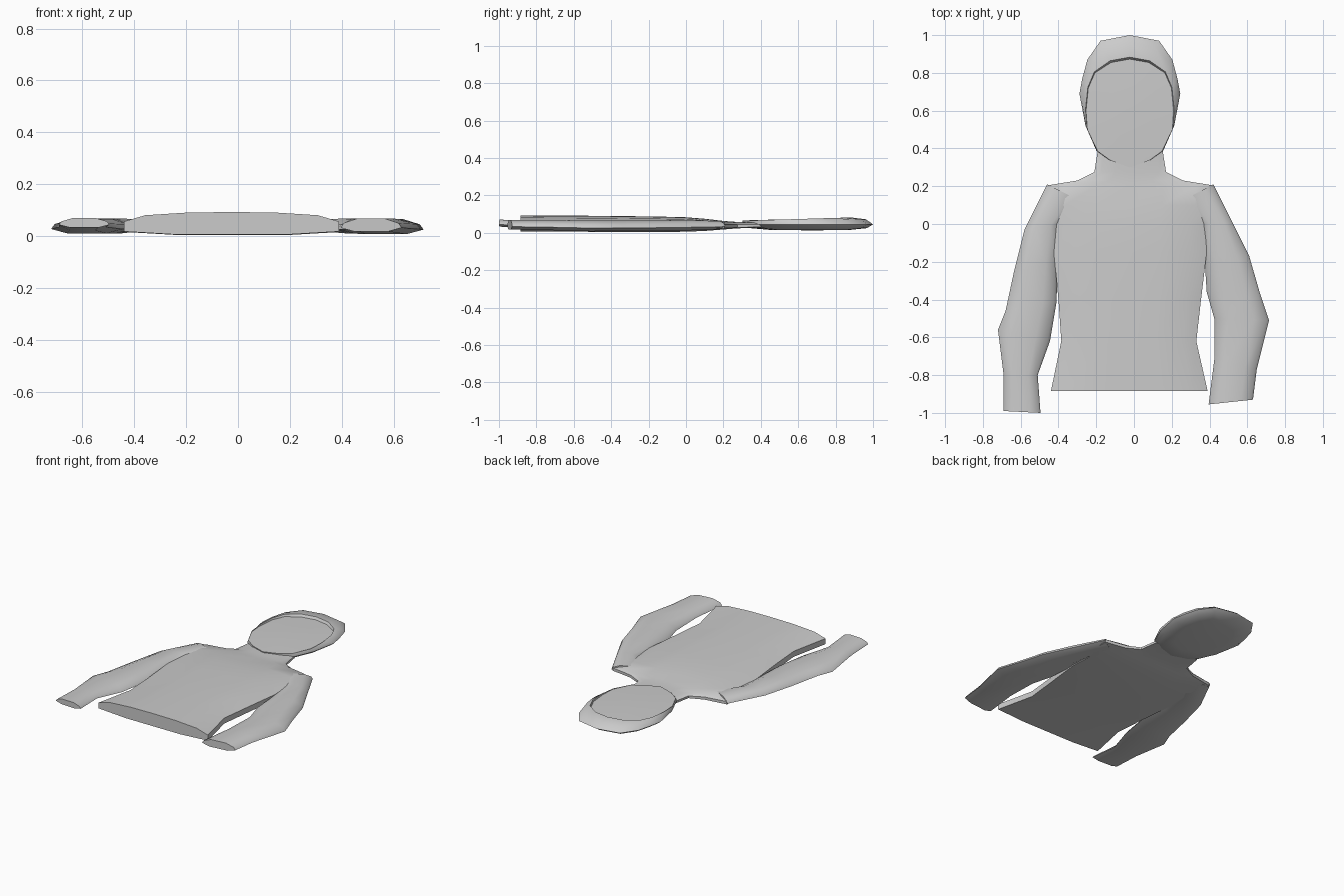
import bpy
from mathutils import Vector

if "Cube" in bpy.data.objects:
    bpy.data.objects.remove(bpy.data.objects["Cube"])

CX = -0.022  # centre line of the figure


def finish(name, verts, faces, angle=40):
    me = bpy.data.meshes.new(name)
    me.from_pydata([tuple(v) for v in verts], [], faces)
    ob = bpy.data.objects.new(name, me)
    bpy.context.collection.objects.link(ob)
    bpy.ops.object.select_all(action='DESELECT')
    ob.select_set(True)
    bpy.context.view_layer.objects.active = ob
    bpy.ops.object.mode_set(mode='EDIT')
    bpy.ops.mesh.select_all(action='SELECT')
    bpy.ops.mesh.normals_make_consistent(inside=False)
    bpy.ops.object.mode_set(mode='OBJECT')
    bpy.ops.object.shade_smooth_by_angle(angle=angle * 3.14159 / 180)
    return ob


def bridge(n, rings):
    return [(r * n + i, r * n + (i + 1) % n, (r + 1) * n + (i + 1) % n, (r + 1) * n + i)
            for r in range(rings - 1) for i in range(n)]


def loft(name, sections, profile):
    """Sections: (left x, left y, right x, right y, z low, z high); profile: (u, v)."""
    verts = []
    for lx, ly, rx, ry, lo, hi in sections:
        for u, v in profile:
            t = (u + 1) / 2
            verts.append((lx + (rx - lx) * t, ly + (ry - ly) * t, lo + (hi - lo) * v))
    n = len(profile)
    faces = bridge(n, len(sections))
    last = (len(sections) - 1) * n
    faces += [tuple(range(n)), tuple(range(last, last + n))]
    return finish(name, verts, faces)


# Torso, shoulders and neck: a flattened dome in section
half = [(0.4, 0.98), (0.8, 0.86), (1, 0.58), (1, 0.14), (0.5, 0)]
dome = [(0, 1)] + half + [(-u, v) for u, v in reversed(half)]
rows = [(-0.885, -0.44, 0.39, 0.006, 0.093), (-0.62, -0.385, 0.33, 0.006, 0.092),
        (-0.4, -0.40, 0.355, 0.005, 0.09), (-0.15, -0.425, 0.385, 0.004, 0.087),
        (0.0, -0.42, 0.375, 0.006, 0.083), (0.1, -0.45, 0.41, 0.010, 0.075),
        (0.205, -0.455, 0.415, 0.018, 0.063), (0.23, -0.30, 0.26, 0.02, 0.061),
        (0.275, -0.21, 0.17, 0.024, 0.058), (0.4, -0.19, 0.15, 0.026, 0.06)]
loft("torso", [(l, y, r, y, lo, hi) for y, l, r, lo, hi in rows], dome)

# Arms: faceted sleeves running from shoulder to wrist
sleeve = [(-1, 0.3), (-0.9, 0.65), (-0.45, 1), (0.45, 1), (0.9, 0.65), (1, 0.3), (0.55, 0), (-0.55, 0)]
loft("left_arm", [
    (-0.46, 0.21, -0.28, 0.12, 0.02, 0.062), (-0.58, -0.03, -0.39, 0.0, 0.013, 0.068),
    (-0.635, -0.25, -0.405, -0.2, 0.01, 0.066), (-0.68, -0.46, -0.41, -0.41, 0.01, 0.066),
    (-0.72, -0.56, -0.445, -0.62, 0.011, 0.066), (-0.69, -0.8, -0.51, -0.8, 0.022, 0.067),
    (-0.69, -0.99, -0.495, -1.0, 0.033, 0.07)], sleeve)
loft("right_arm", [
    (0.42, 0.21, 0.25, 0.12, 0.02, 0.062), (0.515, 0.02, 0.355, 0.0, 0.013, 0.068),
    (0.61, -0.17, 0.375, -0.2, 0.01, 0.066), (0.665, -0.36, 0.385, -0.36, 0.01, 0.066),
    (0.715, -0.51, 0.425, -0.5, 0.008, 0.066), (0.65, -0.77, 0.425, -0.72, 0.015, 0.068),
    (0.63, -0.93, 0.395, -0.955, 0.018, 0.068)], sleeve)

# Hooded head: rings from face centre, over the hood rim, round to the back
face_half = [(0, 0.30), (0.10, 0.335), (0.17, 0.385), (0.225, 0.5), (0.232, 0.6),
             (0.22, 0.72), (0.185, 0.80), (0.10, 0.855), (0, 0.873)]
hood_half = [(0, 0.305), (0.115, 0.342), (0.177, 0.388), (0.235, 0.52), (0.267, 0.69),
             (0.252, 0.77), (0.225, 0.87), (0.155, 0.97), (0, 1.0)]


def full(pts):
    return [Vector(p) for p in pts] + [Vector((-x, y)) for x, y in reversed(pts[1:-1])]


face, hood = full(face_half), full(hood_half)
mid = Vector((0, 0.6))
back_mid = Vector((0, 0.68))
rings = [
    [(*mid.lerp(p, 0.5), 0.070) for p in face],
    [(*p, 0.066) for p in face],
    [(*p.lerp(q, 0.08), 0.066 + 0.016 * max(0, (p.y - 0.35) / 0.52)) for p, q in zip(face, hood)],
    [(*p.lerp(q, 0.7), 0.058 + 0.014 * max(0, (p.y - 0.35) / 0.52)) for p, q in zip(face, hood)],
    [(*q, 0.045) for q in hood],
    [(*back_mid.lerp(q, 0.9), 0.025) for q in hood],
    [(*back_mid.lerp(q, 0.6), 0.015) for q in hood],
]
n = len(face)
verts = [(x + CX, y, z) for ring in rings for x, y, z in ring]
faces = bridge(n, len(rings))
verts += [(CX, 0.6, 0.071), (CX, 0.68, 0.013)]
end = (len(rings) - 1) * n
for i in range(n):
    j = (i + 1) % n
    faces += [(i, j, len(verts) - 2), (end + i, end + j, len(verts) - 1)]
finish("hooded_head", verts, faces)
